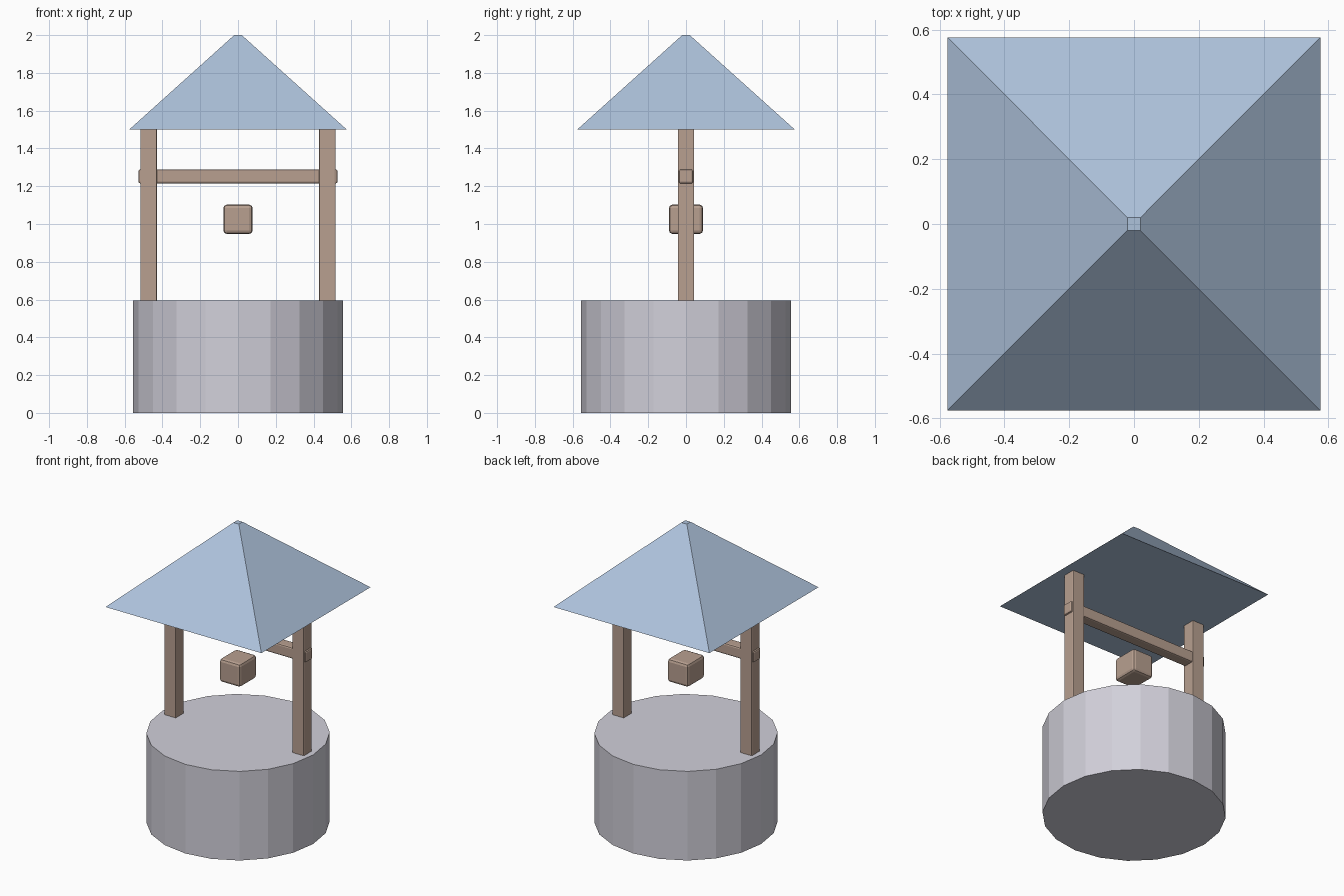
import bpy
import math

default = bpy.data.objects.get("Cube")
if default:
    bpy.data.objects.remove(default, do_unlink=True)


def material(name, rgb):
    mat = bpy.data.materials.new(name)
    mat.use_nodes = True
    mat.diffuse_color = (*rgb, 1)
    mat.node_tree.nodes["Principled BSDF"].inputs["Base Color"].default_value = (*rgb, 1)
    return mat


stone = material("pale stone", (0.64, 0.63, 0.70))
wood = material("light wood", (0.48, 0.35, 0.28))
slate = material("blue slate", (0.42, 0.54, 0.71))


def finish(name, mat):
    obj = bpy.context.object
    obj.name = obj.data.name = name
    obj.data.materials.append(mat)
    return obj


def timber(name, location, size, bevel):
    """Wooden block with softened edges."""
    bpy.ops.mesh.primitive_cube_add(size=1, location=location)
    obj = finish(name, wood)
    obj.scale = size
    bpy.ops.object.transform_apply(location=False, rotation=False, scale=True)
    mod = obj.modifiers.new("soft edges", "BEVEL")
    mod.width = bevel
    mod.segments = 2
    return obj


# Stone drum with a closed top
WALL_TOP = 0.595
bpy.ops.mesh.primitive_cylinder_add(
    vertices=20, radius=0.555, depth=WALL_TOP, location=(0, 0, WALL_TOP / 2))
finish("well_wall", stone)

# Posts, crossbeam and hanging bucket
EAVES = 1.5
for side, label in ((1, "left"), (-1, "right")):
    timber(label + "_post", (side * 0.473, 0, (WALL_TOP + EAVES) / 2),
           (0.087, 0.087, EAVES - WALL_TOP + 0.01), 0.005)
timber("crossbeam", (0, 0, 1.252), (1.054, 0.075, 0.075), 0.01)
timber("bucket", (0, 0, 1.025), (0.155, 0.18, 0.155), 0.018)

# Pyramid roof with a small flat tip
bpy.ops.mesh.primitive_cone_add(
    vertices=4, radius1=0.576 * math.sqrt(2), radius2=0.02 * math.sqrt(2),
    depth=2 - EAVES, location=(0, 0, (2 + EAVES) / 2), rotation=(0, 0, math.pi / 4))
finish("roof", slate)
